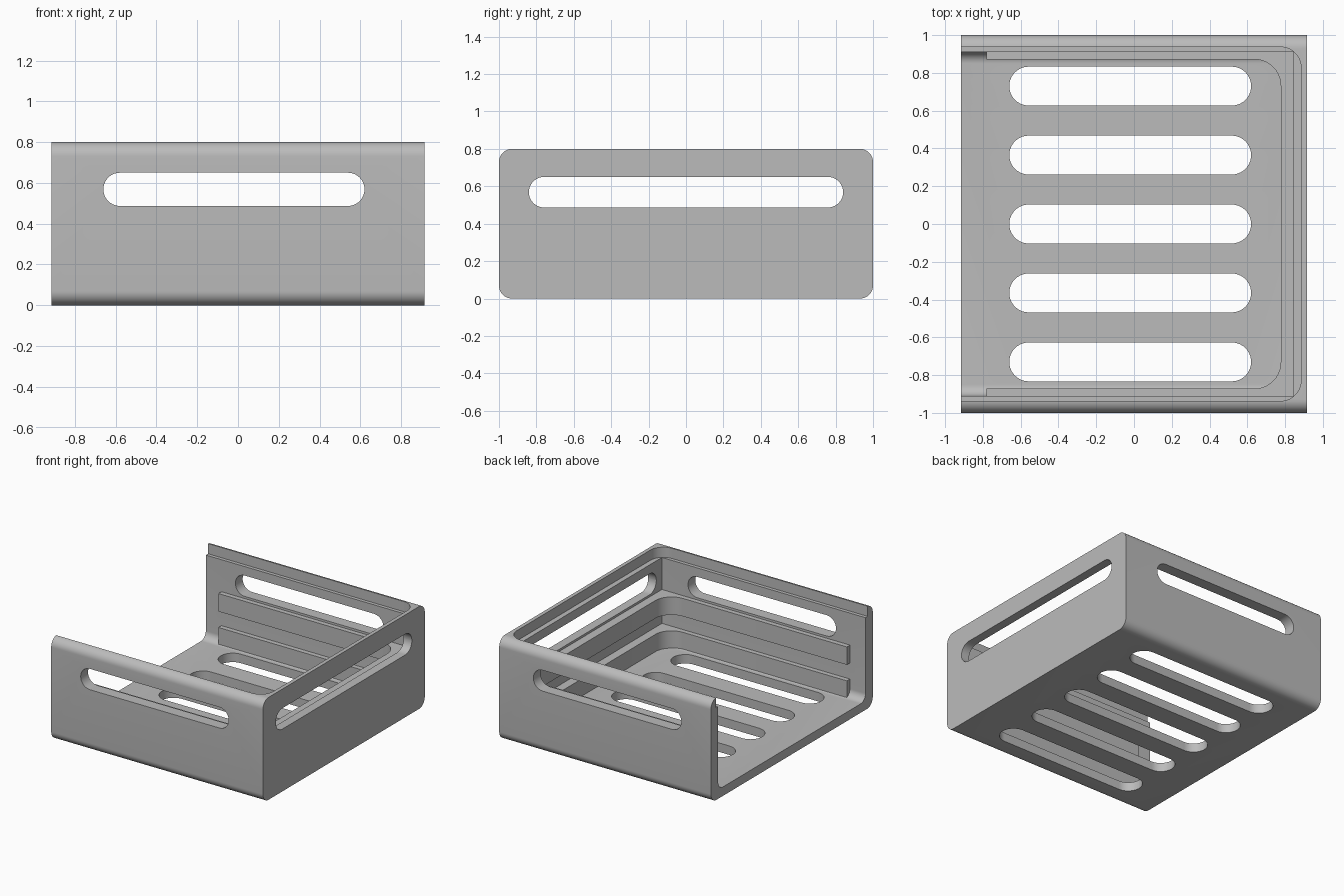
import bpy, bmesh, math
from mathutils import Vector

cube = bpy.data.objects.get("Cube")
if cube:
    bpy.data.objects.remove(cube, do_unlink=True)

grey = bpy.data.materials.new("light_grey")
grey.use_nodes = True
grey.diffuse_color = (0.5, 0.5, 0.5, 1)
grey.node_tree.nodes["Principled BSDF"].inputs["Base Color"].default_value = (0.5, 0.5, 0.5, 1)


def rounded(corners, steps=10):
    """Outline through (a, b, radius) corners, each replaced by an arc."""
    out = []
    n = len(corners)
    for i, (a, b, r) in enumerate(corners):
        p = Vector((a, b))
        if r == 0:
            out.append(p)
            continue
        d0 = (Vector(corners[i - 1][:2]) - p).normalized()
        d1 = (Vector(corners[(i + 1) % n][:2]) - p).normalized()
        centre = p + (d0 + d1) * r
        for k in range(steps + 1):
            t = math.pi / 2 * k / steps
            out.append(centre - d1 * r * math.cos(t) - d0 * r * math.sin(t))
    return out


def box_outline(a0, a1, b0, b1, r):
    return rounded([(a0, b0, r), (a1, b0, r), (a1, b1, r), (a0, b1, r)])


def prism(name, outline, axis, lo, hi):
    """Extrude a flat outline along the axis from lo to hi."""
    place = {"x": lambda p, t: (t, p.x, p.y),
             "y": lambda p, t: (p.x, t, p.y),
             "z": lambda p, t: (p.x, p.y, t)}[axis]
    bm = bmesh.new()
    low = [bm.verts.new(place(p, lo)) for p in outline]
    high = [bm.verts.new(place(p, hi)) for p in outline]
    bm.faces.new(low)
    bm.faces.new(high)
    for i in range(len(low)):
        bm.faces.new((low[i - 1], low[i], high[i], high[i - 1]))
    bmesh.ops.recalc_face_normals(bm, faces=bm.faces)
    mesh = bpy.data.meshes.new(name)
    bm.to_mesh(mesh)
    bm.free()
    obj = bpy.data.objects.new(name, mesh)
    bpy.context.collection.objects.link(obj)
    mesh.materials.append(grey)
    return obj


def activate(obj):
    bpy.ops.object.select_all(action="DESELECT")
    obj.select_set(True)
    bpy.context.view_layer.objects.active = obj


def cut(obj, cutter):
    mod = obj.modifiers.new("cut", "BOOLEAN")
    mod.operation = "DIFFERENCE"
    mod.solver = "EXACT"
    mod.object = cutter
    activate(obj)
    bpy.ops.object.modifier_apply(modifier=mod.name)
    bpy.data.objects.remove(cutter, do_unlink=True)


def smooth(obj):
    activate(obj)
    bpy.ops.object.shade_smooth_by_angle(angle=math.radians(30))


# Tray shell, rounded along its long lower and upper edges
END = 0.915
shell = prism("tray_shell", box_outline(-1, 1, 0, 0.8, 0.07), "x", -END, END)

# Hollow, open at the top and at one end
hollow = rounded([(-0.91, 0.07, 0.06), (0.91, 0.07, 0.06), (0.91, 1, 0), (-0.91, 1, 0)])
cut(shell, prism("hollow_cutter", hollow, "x", -1.2, 0.845))

# Stepped ledge around the rim
rim = rounded([(-1.2, -0.937, 0), (0.885, -0.937, 0.11), (0.885, 0.937, 0.11), (-1.2, 0.937, 0)])
cut(shell, prism("rim_cutter", rim, "z", 0.72, 1))

# Floor slots
for i in range(-2, 3):
    y = i * 0.365
    slot = box_outline(-0.66, 0.62, y - 0.103, y + 0.103, 0.1025)
    cut(shell, prism("floor_slot_cutter", slot, "z", -0.2, 0.2))

# Slots in the front, back and end walls
cut(shell, prism("side_slot_cutter", box_outline(-0.66, 0.62, 0.487, 0.65, 0.081), "y", -1.2, 1.2))
cut(shell, prism("end_slot_cutter", box_outline(-0.84, 0.84, 0.487, 0.65, 0.081), "x", 0.6, 1.2))
smooth(shell)

# U-shaped support rails along the three inner walls
rail = rounded([(-0.78, -0.93, 0), (0.87, -0.93, 0), (0.87, 0.93, 0), (-0.78, 0.93, 0),
                (-0.78, 0.872, 0), (0.777, 0.872, 0.14), (0.777, -0.872, 0.14), (-0.78, -0.872, 0)])
for name, low, high in (("lower_rail", 0.06, 0.205), ("upper_rail", 0.33, 0.47)):
    smooth(prism(name, rail, "z", low, high))
